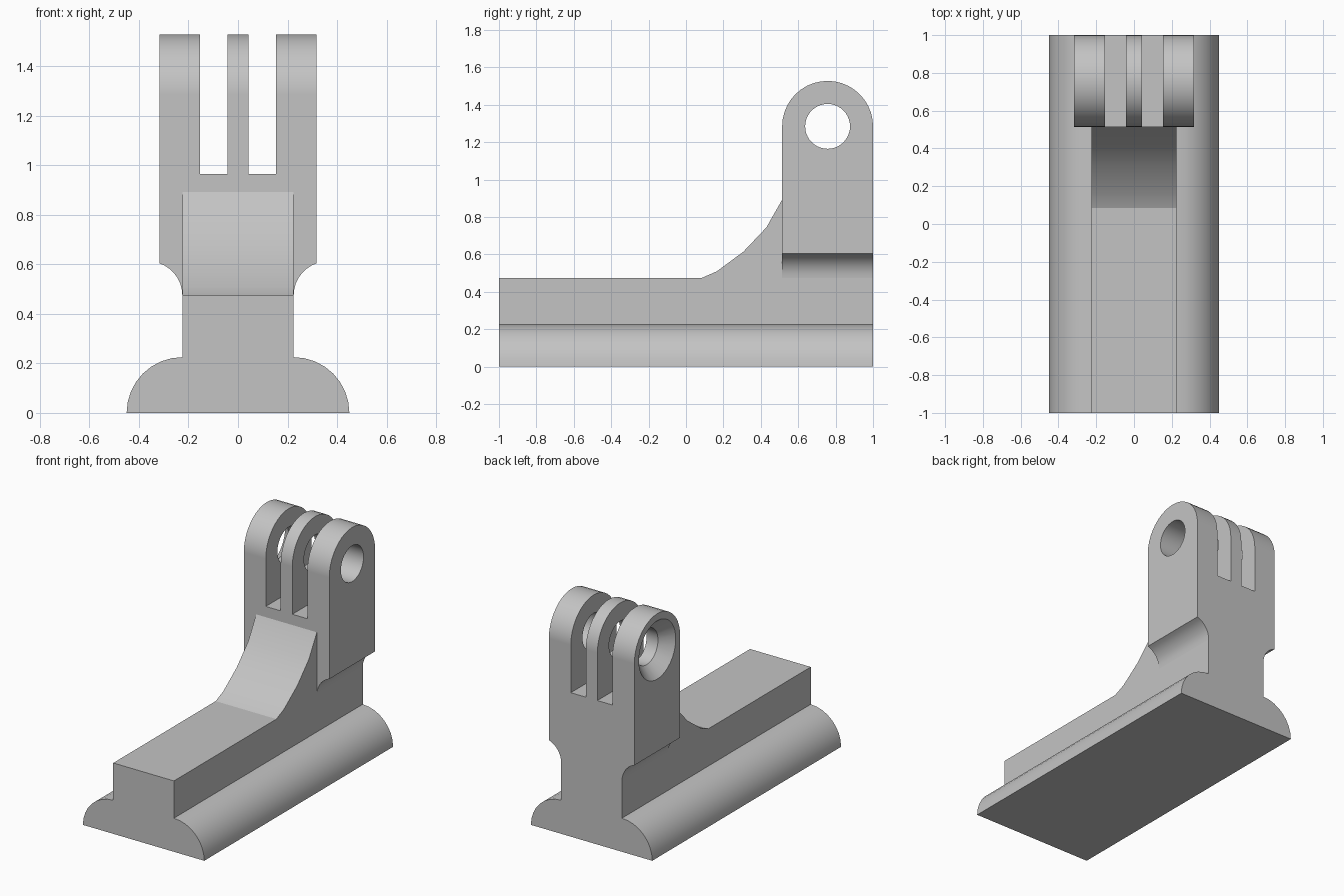
import bpy, bmesh
from math import sin, cos, pi, radians
from mathutils import Matrix

if "Cube" in bpy.data.objects:
    bpy.data.objects.remove(bpy.data.objects["Cube"], do_unlink=True)

grey = bpy.data.materials.new("plain grey")
grey.use_nodes = True
colour = (0.55, 0.55, 0.55, 1)
grey.diffuse_color = colour
grey.node_tree.nodes["Principled BSDF"].inputs["Base Color"].default_value = colour


def finish(name, bm):
    bmesh.ops.recalc_face_normals(bm, faces=bm.faces)
    mesh = bpy.data.meshes.new(name)
    bm.to_mesh(mesh)
    bm.free()
    mesh.materials.append(grey)
    ob = bpy.data.objects.new(name, mesh)
    bpy.context.collection.objects.link(ob)
    return ob


def prism(name, outline, axis, lo, hi):
    """Extrude an outline along x (outline is y, z) or y (outline is x, z)."""
    bm = bmesh.new()
    place = (lambda a, b: (lo, a, b)) if axis == "x" else (lambda a, b: (a, lo, b))
    face = bm.faces.new([bm.verts.new(place(a, b)) for a, b in outline])
    new = bmesh.ops.extrude_face_region(bm, geom=[face])["geom"]
    move = (hi - lo, 0, 0) if axis == "x" else (0, hi - lo, 0)
    bmesh.ops.translate(bm, vec=move, verts=[v for v in new if isinstance(v, bmesh.types.BMVert)])
    return finish(name, bm)


def bore(name, r1, r2, x1, x2):
    """Round cutter along x, on the pivot axis."""
    bm = bmesh.new()
    spot = Matrix.Translation(((x1 + x2) / 2, PIVOT_Y, PIVOT_Z)) @ Matrix.Rotation(pi / 2, 4, "Y")
    bmesh.ops.create_cone(bm, cap_ends=True, segments=40, radius1=r1, radius2=r2,
                          depth=x2 - x1, matrix=spot)
    return finish(name, bm)


def arc(cx, cz, r, start, end, n):
    angles = [radians(start + (end - start) * i / n) for i in range(n + 1)]
    return [(cx + r * cos(t), cz + r * sin(t)) for t in angles]


def mirrored(half):
    return half + [(-x, z) for x, z in reversed(half)]


def combine(target, tool, operation):
    mod = target.modifiers.new("join", "BOOLEAN")
    mod.operation = operation
    mod.solver = "EXACT"
    mod.object = tool
    bpy.context.view_layer.objects.active = target
    bpy.ops.object.modifier_apply(modifier=mod.name)
    bpy.data.objects.remove(tool, do_unlink=True)


PIVOT_Y, PIVOT_Z = 0.757, 1.285
STEM, RAIL_TOP, LUG = 0.225, 0.475, 0.317

# Rail with rounded flanges and a rectangular stem
rail = prism("mount_body", mirrored(arc(STEM, 0, 0.225, 0, 90, 8) + [(STEM, RAIL_TOP)]), "y", -1, 1)

# Three-pronged fork with concave undercuts
fork_half = [(STEM, 0.3)] + arc(0.362, RAIL_TOP, 0.137, 180, 109, 7)
fork_half += [(LUG, 0.611), (LUG, 1.7), (0.154, 1.7), (0.154, 0.965), (0.043, 0.965), (0.043, 1.7)]
fork = prism("fork", mirrored(fork_half), "y", 0.4, 1.1)

# Rounded lug outline trims the fork
lug = [(1.0, 0.2)] + arc(PIVOT_Y, PIVOT_Z, 0.243, 0, 180, 20) + [(0.514, 0.2)]
combine(fork, prism("lug_outline", lug, "x", -0.6, 0.6), "INTERSECT")

# Bolt hole and countersink
combine(fork, bore("bolt_hole", 0.12, 0.12, -0.5, 0.5), "DIFFERENCE")
combine(fork, bore("countersink", 0.205, 0.119, -0.327, -0.237), "DIFFERENCE")

# Curved ramp bracing the fork
ramp = prism("ramp", [(0.085, RAIL_TOP), (0.165, 0.51), (0.307, 0.615), (0.43, 0.745),
                      (0.514, 0.893), (0.6, 0.893), (0.6, 0.4), (0.085, 0.4)], "x", -STEM, STEM)

combine(rail, fork, "UNION")
combine(rail, ramp, "UNION")

# Clean flush seams and shade
bm = bmesh.new()
bm.from_mesh(rail.data)
bmesh.ops.remove_doubles(bm, verts=bm.verts, dist=0.0005)
bmesh.ops.dissolve_limit(bm, angle_limit=radians(0.5), verts=bm.verts, edges=bm.edges)
bm.to_mesh(rail.data)
bm.free()
bpy.ops.object.select_all(action="DESELECT")
rail.select_set(True)
bpy.context.view_layer.objects.active = rail
bpy.ops.object.shade_smooth_by_angle(angle=radians(20))
rail.modifiers.new("flat_faces", "WEIGHTED_NORMAL").keep_sharp = True
